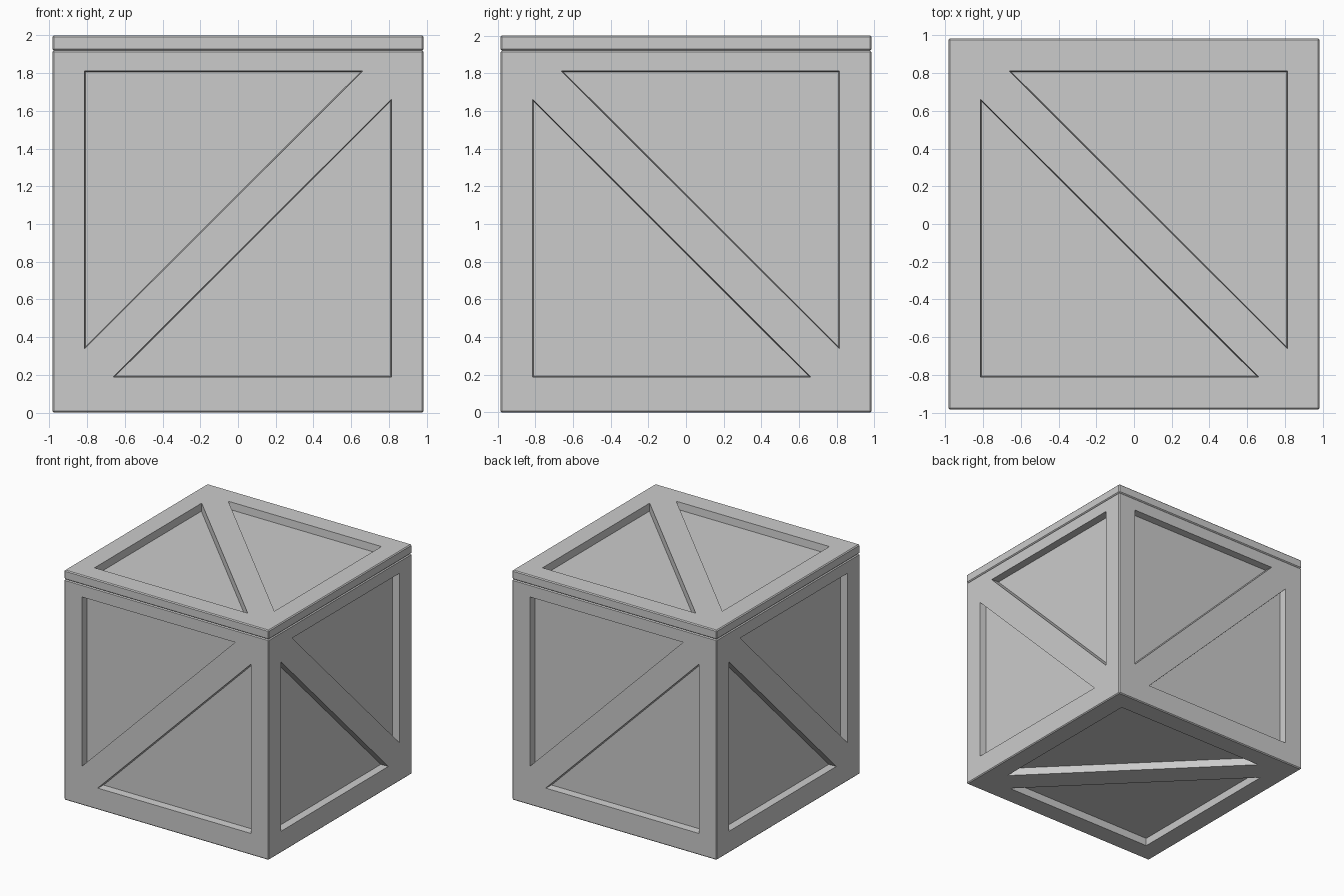
import bpy, bmesh
from mathutils import Vector

if "Cube" in bpy.data.objects:
    bpy.data.objects.remove(bpy.data.objects["Cube"])

W = 0.985       # half width of the crate
SEAM = 1.92     # height where the lid meets the body
DEPTH = 0.065   # depth of the recessed panels
X, Y, Z = Vector((1, 0, 0)), Vector((0, 1, 0)), Vector((0, 0, 1))


def box(name, z0, z1):
    bm = bmesh.new()
    bmesh.ops.create_cube(bm, size=1)
    for v in bm.verts:
        v.co = Vector((v.co.x * 2 * W, v.co.y * 2 * W, z0 + (v.co.z + 0.5) * (z1 - z0)))
    bmesh.ops.bevel(bm, geom=bm.edges[:], offset=0.008, segments=1, affect='EDGES')
    return to_object(name, bm)


def to_object(name, bm):
    bmesh.ops.recalc_face_normals(bm, faces=bm.faces[:])
    me = bpy.data.meshes.new(name)
    bm.to_mesh(me)
    bm.free()
    ob = bpy.data.objects.new(name, me)
    bpy.context.collection.objects.link(ob)
    return ob


def add_wedge(bm, u, v, n, dist, sign):
    """Slightly tapered triangular prism pushed into one face of the crate."""
    tri = [(-0.814, 0.812), (0.663, 0.812), (-0.814, -0.663)]
    cu, cv = -0.382, 0.38
    rings = []
    for d, s in ((-0.03, 1.004), (DEPTH, 0.988)):
        rings.append([bm.verts.new(
            Z + n * (dist - d)
            + u * sign * (cu + (a - cu) * s) + v * sign * (cv + (b - cv) * s)) for a, b in tri])
    outer, inner = rings
    bm.faces.new(outer)
    bm.faces.new(inner)
    for i in range(3):
        j = (i + 1) % 3
        bm.faces.new((outer[i], outer[j], inner[j], inner[i]))


def cutter(name, frames):
    bm = bmesh.new()
    for u, v, n, dist in frames:
        for sign in (1, -1):
            add_wedge(bm, u, v, n, dist, sign)
    ob = to_object(name, bm)
    ob.hide_render = True
    return ob


def carve(ob, cut):
    mod = ob.modifiers.new("panels", 'BOOLEAN')
    mod.operation = 'DIFFERENCE'
    mod.solver = 'EXACT'
    mod.object = cut
    bpy.context.view_layer.objects.active = ob
    bpy.ops.object.modifier_apply(modifier=mod.name)
    bpy.data.objects.remove(cut)


# Crate body: four sides and the underside carry paired triangular panels
body = box("crate_body", 0, SEAM)
carve(body, cutter("body_cutter", [
    (X, Z, -Y, W), (-X, Z, Y, W),
    (-Y, Z, X, W), (Y, Z, -X, W),
    (-X, Y, -Z, 1.0)]))

# Lid with the same panels on top
lid = box("crate_lid", SEAM, 2)
carve(lid, cutter("lid_cutter", [(-X, Y, Z, 1.0)]))
